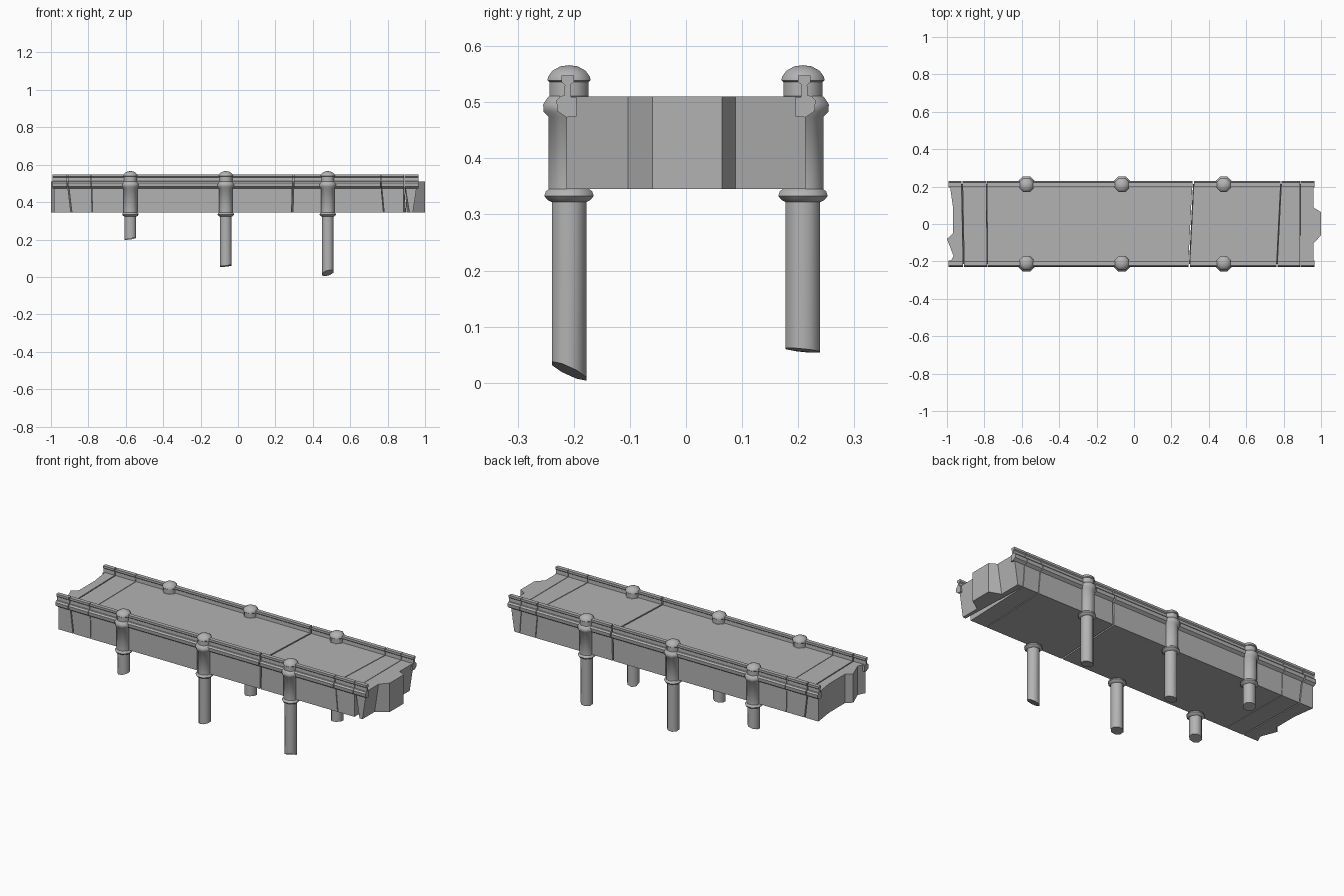
import bpy, bmesh, math

if "Cube" in bpy.data.objects:
    bpy.data.objects.remove(bpy.data.objects["Cube"])

stone = bpy.data.materials.new("grey_stone")
stone.diffuse_color = (0.45, 0.45, 0.45, 1)
stone.use_nodes = True
stone.node_tree.nodes["Principled BSDF"].inputs["Base Color"].default_value = stone.diffuse_color

Z0, Z1 = 0.345, 0.51      # deck underside and top
HALF = 0.213              # deck half width


def finish(name, bm, smooth=None):
    bmesh.ops.recalc_face_normals(bm, faces=bm.faces)
    mesh = bpy.data.meshes.new(name)
    bm.to_mesh(mesh)
    bm.free()
    obj = bpy.data.objects.new(name, mesh)
    obj.data.materials.append(stone)
    bpy.context.collection.objects.link(obj)
    if smooth:
        bpy.ops.object.select_all(action='DESELECT')
        obj.select_set(True)
        bpy.context.view_layer.objects.active = obj
        bpy.ops.object.shade_smooth_by_angle(angle=math.radians(smooth))
    return obj


def prism(bm, a, b):
    """Close two matching rings of points into a solid."""
    a = [bm.verts.new(p) for p in a]
    b = [bm.verts.new(p) for p in b]
    bm.faces.new(a)
    bm.faces.new(b[::-1])
    for i in range(len(a)):
        j = (i + 1) % len(a)
        bm.faces.new((a[i], a[j], b[j], b[i]))


# Cracks: x at the top, slope along y, shift at the underside, gap, extra gap at front underside
cracks = [(-0.915, -0.02, 0.02, 0.006, 0.0),
          (-0.786, -0.01, 0.005, 0.003, 0.0),
          (0.305, 0.05, -0.004, 0.008, 0.0),
          (0.775, 0.05, 0.015, 0.004, 0.0),
          (0.888, 0.0, 0.012, 0.003, 0.03)]


def crack_side(c, side):
    """Edge points (y, x at top, x at underside) on one side of a crack."""
    x, slope, shift, gap, wedge = c
    return [(y, x + slope * y + side * gap / 2,
             x + slope * y + shift + side * (gap + (wedge if y < 0 else 0)) / 2)
            for y in (-HALF, HALF)]


# Broken ends: a socket on the left and a tongue on the right
left_end = [(-HALF, -0.985, -0.985), (-0.17, -0.965, -0.965), (-0.08, -1.0, -1.0),
            (-0.05, -0.968, -0.968), (0.09, -0.968, -0.968), (HALF, -0.985, -0.985)]
right_end = [(-HALF, 0.96, 0.935), (-0.103, 0.96, 0.935), (-0.06, 1.0, 1.0),
             (0.064, 1.0, 1.0), (0.088, 0.96, 0.935), (HALF, 0.96, 0.935)]

edges = [left_end]
for c in cracks:
    edges += [crack_side(c, -1), crack_side(c, 1)]
edges.append(right_end)

# Parapet cross-section: moulding below, thin rail with a cap above (outward y, z)
parapet = [(0.195, 0.475), (0.213, 0.473), (0.229, 0.484), (0.231, 0.503), (0.224, 0.511),
           (0.217, 0.512), (0.216, 0.531), (0.222, 0.536), (0.222, 0.548),
           (0.200, 0.548), (0.200, 0.536), (0.206, 0.531), (0.205, 0.5095), (0.195, 0.5095)]

deck, rails = bmesh.new(), bmesh.new()
for i in range(0, len(edges), 2):
    lo, hi = edges[i], edges[i + 1]
    outline = lo + hi[::-1]
    prism(deck, [(t, y, Z1) for y, t, b in outline], [(b, y, Z0) for y, t, b in outline])
    for s, k in ((-1, 0), (1, -1)):
        x0, x1 = lo[k][1], hi[k][1]
        if i == 0:
            x0 = -0.992
        if i == len(edges) - 2:
            x1 = 0.965
        prism(rails, [(x0, s * y, z) for y, z in parapet], [(x1, s * y, z) for y, z in parapet])
finish("deck_slabs", deck)
finish("parapet_rails", rails)

# Pillar profile from the shaft foot to the domed cap (radius, z)
SIDES = 8
profile = [(0.032, None), (0.032, 0.322), (0.040, 0.326), (0.046, 0.333), (0.043, 0.341),
           (0.038, 0.345), (0.038, 0.474), (0.047, 0.483), (0.048, 0.496), (0.040, 0.508),
           (0.036, 0.511), (0.036, 0.536), (0.040, 0.539), (0.039, 0.545), (0.031, 0.556),
           (0.016, 0.564)]


def pillar(name, x, y, foot, tilt_x, tilt_y):
    bm = bmesh.new()
    rings = []
    for r, z in profile:
        ring = []
        for k in range(SIDES):
            a = 2 * math.pi * (k + 0.5) / SIDES
            rr = r * 1.04
            dx, dy = rr * math.cos(a), rr * math.sin(a)
            h = foot + tilt_x * dx + tilt_y * dy if z is None else z
            ring.append(bm.verts.new((x + dx, y + dy, h)))
        rings.append(ring)
    for p, q in zip(rings, rings[1:]):
        for k in range(SIDES):
            m = (k + 1) % SIDES
            bm.faces.new((p[k], p[m], q[m], q[k]))
    bm.faces.new(rings[0])
    tip = bm.verts.new((x, y, 0.566))
    for k in range(SIDES):
        bm.faces.new((rings[-1][k], rings[-1][(k + 1) % SIDES], tip))
    finish(name, bm, 48)


# Broken-off pillars: x, foot height and foot tilt for the front and back rows
Y = 0.2085
pillar("front_pillar_left", -0.575, -Y, 0.208, 0.2, 0.1)
pillar("front_pillar_middle", -0.065, -Y, 0.062, 0.12, 0.05)
pillar("front_pillar_right", 0.48, -Y, 0.021, 0.25, -0.45)
pillar("back_pillar_left", -0.575, Y, 0.205, 0.15, 0.15)
pillar("back_pillar_middle", -0.065, Y, 0.058, 0.1, -0.1)
pillar("back_pillar_right", 0.48, Y, 0.058, 0.08, -0.1)
